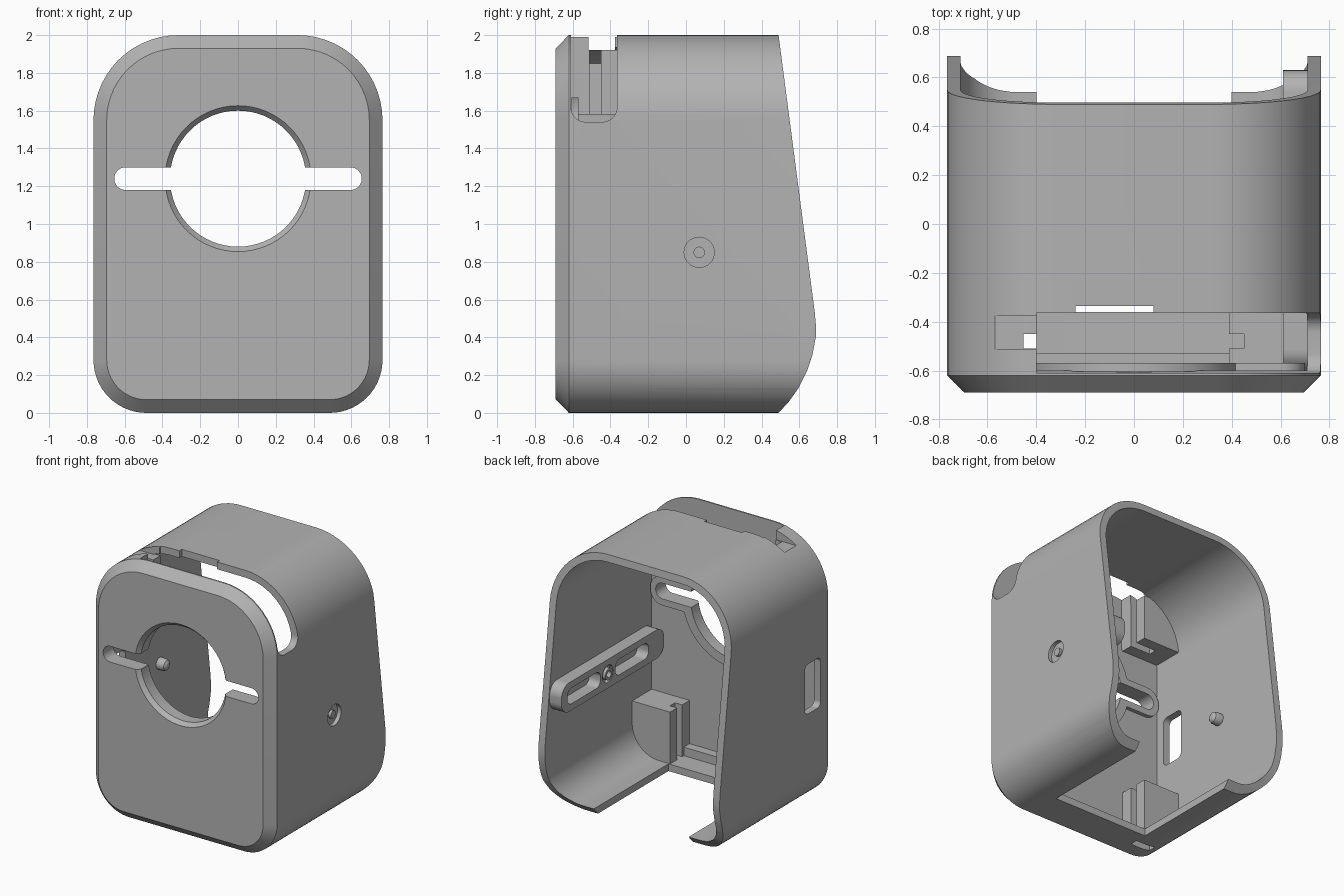
import bpy, bmesh, math

cube = bpy.data.objects.get("Cube")
if cube:
    bpy.data.objects.remove(cube, do_unlink=True)

grey = bpy.data.materials.new("plain grey")
grey.use_nodes = True
grey.diffuse_color = (0.45, 0.45, 0.45, 1)
grey.node_tree.nodes["Principled BSDF"].inputs["Base Color"].default_value = (0.45, 0.45, 0.45, 1)


def loft(name, rings):
    """Skin matching rings of 3D points and cap both ends."""
    bm = bmesh.new()
    rows = [[bm.verts.new(p) for p in ring] for ring in rings]
    n = len(rows[0])
    for a, b in zip(rows, rows[1:]):
        for i in range(n):
            j = (i + 1) % n
            bm.faces.new((a[i], a[j], b[j], b[i]))
    bm.faces.new(rows[0])
    bm.faces.new(rows[-1])
    bmesh.ops.recalc_face_normals(bm, faces=bm.faces)
    mesh = bpy.data.meshes.new(name)
    bm.to_mesh(mesh)
    bm.free()
    mesh.materials.append(grey)
    ob = bpy.data.objects.new(name, mesh)
    bpy.context.collection.objects.link(ob)
    return ob


def along_y(pts, y):
    return [(u, y, v) for u, v in pts]


def along_x(pts, x):
    return [(x, u, v) for u, v in pts]


def rounded(u0, u1, v0, v1, low, high=None, steps=14):
    """Rounded rectangle with separate lower and upper corner radii."""
    high = low if high is None else high
    corners = ((u1 - low, v0 + low, low, 270), (u1 - high, v1 - high, high, 0),
               (u0 + high, v1 - high, high, 90), (u0 + low, v0 + low, low, 180))
    return [(cu + r * math.cos(math.radians(a + 90 * i / steps)),
             cv + r * math.sin(math.radians(a + 90 * i / steps)))
            for cu, cv, r, a in corners for i in range(steps + 1)]


def circle(u, v, r, n=64):
    return [(u + r * math.cos(math.tau * i / n), v + r * math.sin(math.tau * i / n)) for i in range(n)]


def prism_y(name, pts, y0, y1):
    return loft(name, [along_y(pts, y0), along_y(pts, y1)])


def prism_x(name, pts, x0, x1):
    return loft(name, [along_x(pts, x0), along_x(pts, x1)])


def box(name, x0, x1, y0, y1, z0, z1):
    return prism_y(name, [(x0, z0), (x1, z0), (x1, z1), (x0, z1)], y0, y1)


def boolean(ob, cutter, mode="DIFFERENCE"):
    cutter.hide_render = True
    mod = ob.modifiers.new("cut", "BOOLEAN")
    mod.operation, mod.solver, mod.object = mode, "EXACT", cutter
    bpy.context.view_layer.objects.active = ob
    bpy.ops.object.modifier_apply(modifier=mod.name)
    bpy.data.objects.remove(cutter, do_unlink=True)


def section(inset):
    return rounded(inset - 0.765, 0.765 - inset, inset, 2 - inset, 0.28 - inset, 0.45 - inset)


HOLE_Z = 1.24
SLOT = (-0.655, 0.655, 1.18, 1.30, 0.0599)

# Housing: chamfered tube with a slanted back that curves in at the foot
housing = loft("housing", [along_y(section(0.07), -0.69), along_y(section(0), -0.62), along_y(section(0), 0.8)])
side = [(-1, -0.1), (0.40, -0.1), (0.49, 0), (0.545, 0.06), (0.595, 0.13), (0.64, 0.22), (0.67, 0.31),
        (0.687, 0.40), (0.688, 0.46), (0.682, 0.53), (0.477, 2.1), (-1, 2.1)]
boolean(housing, prism_x("side_cutter", side, -1, 1), "INTERSECT")
boolean(housing, prism_y("cavity", section(0.055), -0.6, 1))

# Round front opening with tapered rim, and the cross slot
boolean(housing, loft("hole_cutter", [along_y(circle(0, HOLE_Z, r), y)
                                      for r, y in ((0.395, -0.70), (0.36, -0.66), (0.36, -0.5))]))
boolean(housing, prism_y("slot_cutter", rounded(*SLOT), -0.8, -0.5))

# Base opening, top opening that runs down one side, and its finger notch
boolean(housing, box("base_cutter", -0.4, 0.4, -0.36, 1, -0.1, 0.3))
boolean(housing, prism_x("top_cutter", rounded(-0.61, -0.365, 1.54, 2.3, 0.08), -0.4, 1))
boolean(housing, box("notch_cutter", -0.24, 0.08, -0.4, -0.335, 1.8, 2.1))
boolean(housing, box("pocket_cutter", -0.57, -0.39, -0.515, -0.375, 1.92, 2.1))
boolean(housing, box("floor_slot_cutter", -0.57, -0.4, -0.51, -0.45, -0.1, 0.1))

# Side window, and the stepped screw hole opposite
boolean(housing, prism_x("window_cutter", rounded(-0.53, -0.34, 0.74, 1.12, 0.04), -1, -0.6))
boolean(housing, prism_x("bore_cutter", circle(0.07, 0.85, 0.08, 32), 0.735, 1))

# Raised rim behind the front opening
rim = prism_y("opening_rim", circle(0, HOLE_Z, 0.43), -0.605, -0.57)
boolean(rim, prism_y("rim_arms", rounded(-0.70, 0.70, 1.13, 1.35, 0.10), -0.605, -0.57), "UNION")
boolean(rim, prism_y("rim_hole", circle(0, HOLE_Z, 0.36), -0.8, -0.4))
boolean(rim, prism_y("rim_slot", rounded(*SLOT), -0.8, -0.4))

# Inner arm with two long recesses around a screw boss
arm = prism_x("inner_arm", rounded(-0.605, 0.63, 0.74, 0.96, 0.09), 0.61, 0.72)
for y0, y1 in ((-0.42, -0.02), (0.16, 0.56)):
    boolean(arm, prism_x("recess", rounded(y0, y1, 0.79, 0.91, 0.05), 0.5, 0.705))
boolean(arm, prism_x("boss_ring", circle(0.07, 0.85, 0.065, 32), 0.5, 0.64))
boss = prism_x("screw_boss", circle(0.07, 0.85, 0.045, 32), 0.6, 0.72)
boolean(boss, prism_x("boss_hole", circle(0.07, 0.85, 0.025, 32), 0.5, 0.66))
screw = prism_x("screw_tip", circle(0.07, 0.85, 0.03, 24), 0.72, 0.755)

# Round peg on the other wall
peg = loft("peg", [along_x(circle(0.07, 0.85, r, 24), x)
                   for r, x in ((0.045, -0.73), (0.045, -0.67), (0.038, -0.65), (0.02, -0.638))])


# Corner blocks fitted to the shell, each with a vertical groove
def corner_block(name, x0, x1, z0, z1, groove):
    block = prism_y(name, section(0.03), -0.61, -0.365)
    boolean(block, box("block_bounds", x0, x1, -1, 1, z0, z1), "INTERSECT")
    boolean(block, box("groove", *groove, -0.51, -0.45, -0.1, 2.1))
    return block


blocks = [corner_block("lower_block_left", 0.39, 0.8, 0, 0.45, (0.3, 0.45)),
          corner_block("lower_block_right", -0.8, -0.4, 0, 0.45, (-0.57, -0.3)),
          corner_block("upper_block", -0.8, -0.4, 1.58, 2.1, (-0.57, -0.3))]
boolean(blocks[2], box("block_step", -0.57, -0.3, -0.515, -0.3, 1.92, 2.1))

# Low sill along the front of the floor
sill = box("floor_sill", -0.42, 0.42, -0.61, -0.53, 0.03, 0.12)

# Smooth the curved walls and keep the edges crisp
bpy.ops.object.select_all(action="DESELECT")
for ob in [housing, rim, arm, boss, screw, peg, sill] + blocks:
    ob.select_set(True)
bpy.context.view_layer.objects.active = housing
bpy.ops.object.shade_smooth_by_angle(angle=math.radians(30))
